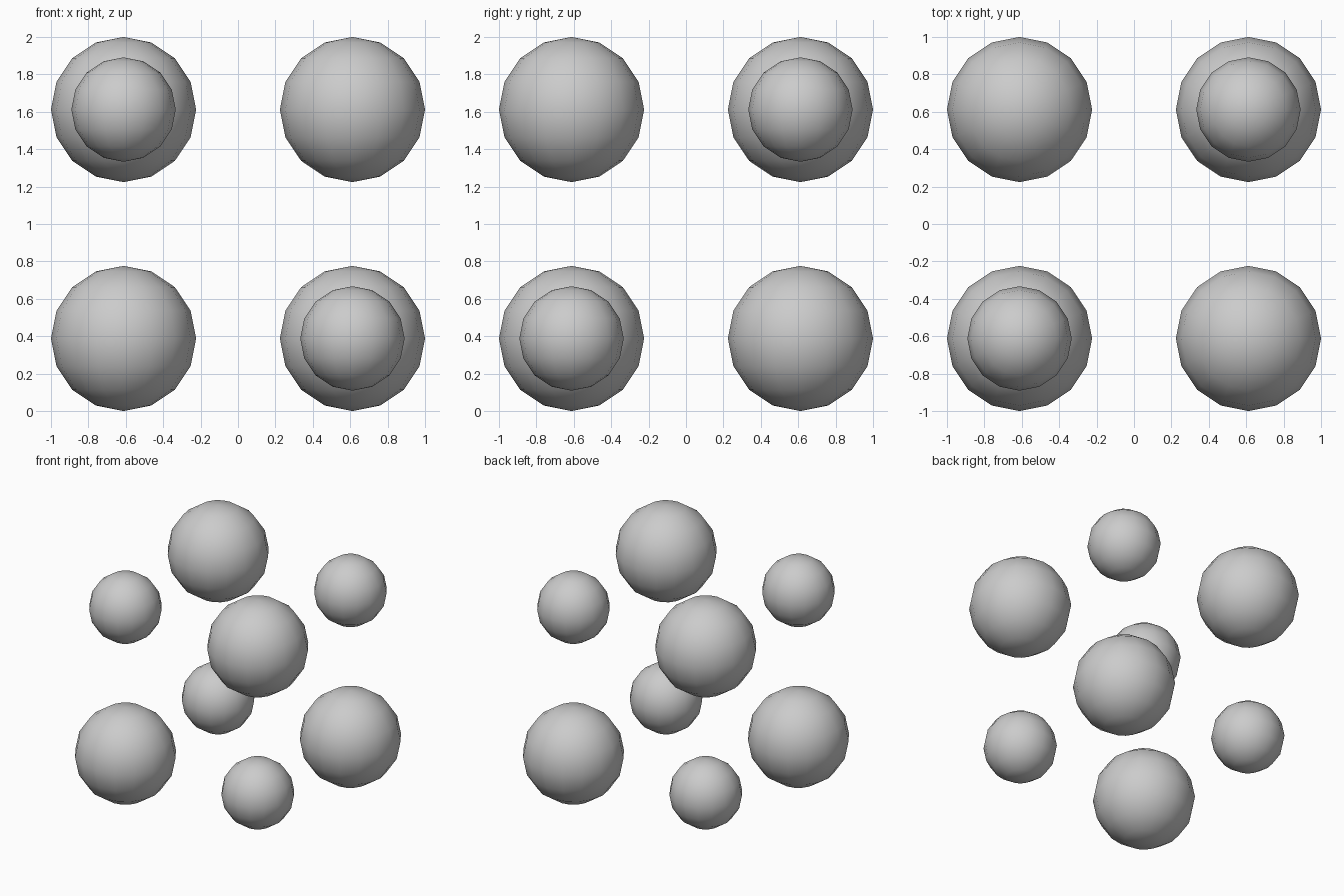
import bpy
from itertools import product

if "Cube" in bpy.data.objects:
    bpy.data.objects.remove(bpy.data.objects["Cube"])

SPACING = 0.612   # half the cube edge between ball centres
BIG, SMALL = 0.388, 0.279


def ball(name, radius, location):
    bpy.ops.mesh.primitive_uv_sphere_add(segments=16, ring_count=8,
                                         radius=radius, location=location)
    obj = bpy.context.object
    obj.name = name
    bpy.ops.object.shade_smooth()


# Balls on the corners of a cube, alternating large and small
for sx, sy, sz in product((-1, 1), repeat=3):
    large = sx * sy * sz < 0
    ball("large_ball" if large else "small_ball", BIG if large else SMALL,
         (sx * SPACING, sy * SPACING, 1 + sz * SPACING))
